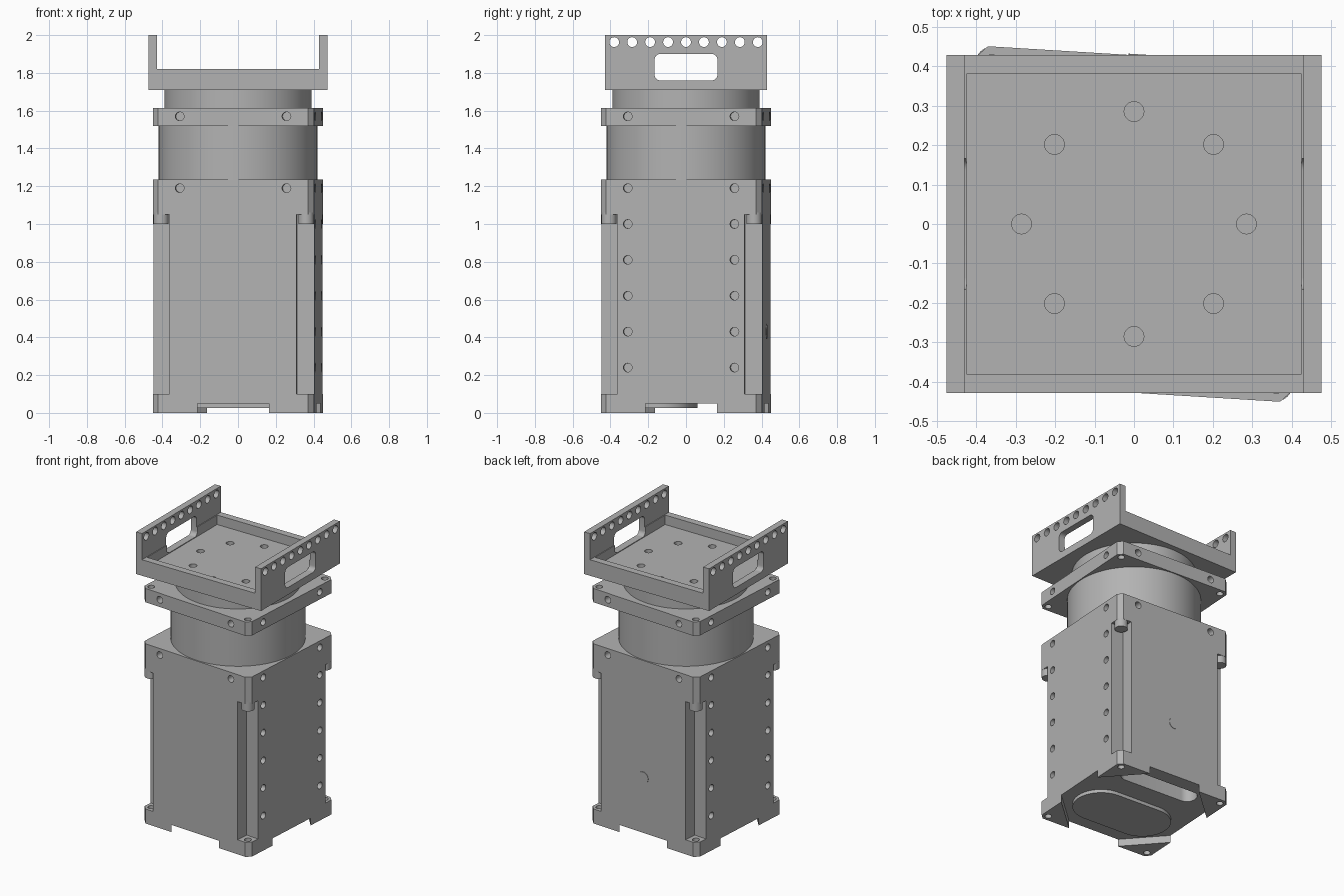
import bpy, bmesh
from math import cos, sin, pi, radians
from mathutils import Matrix

if "Cube" in bpy.data.objects:
    bpy.data.objects.remove(bpy.data.objects["Cube"])

grey = bpy.data.materials.new("machined grey")
grey.use_nodes = True
colour = (0.45, 0.45, 0.45, 1)
grey.diffuse_color = colour
grey.node_tree.nodes["Principled BSDF"].inputs["Base Color"].default_value = colour

TWIST = radians(-3.5)   # the motor body is turned slightly under its bracket
HALF = 0.427            # half width of the square body
BOLT = 0.385            # corner bolt position
SIGNS = [(a, b) for a in (-1, 1) for b in (-1, 1)]


def prism(bm, points, z0, z1, matrix=Matrix()):
    """Extrude a 2D outline from z0 to z1."""
    verts = [bm.verts.new((x, y, z0)) for x, y in points]
    face = bm.faces.new(verts)
    top = bmesh.ops.extrude_face_region(bm, geom=[face])["geom"]
    new = [v for v in top if isinstance(v, bmesh.types.BMVert)]
    bmesh.ops.translate(bm, verts=new, vec=(0, 0, z1 - z0))
    bmesh.ops.transform(bm, matrix=matrix, verts=verts + new)


def rect(x0, x1, y0, y1):
    return [(x0, y0), (x1, y0), (x1, y1), (x0, y1)]


def circle(x, y, r, n=24):
    return [(x + r * cos(2 * pi * i / n), y + r * sin(2 * pi * i / n)) for i in range(n)]


def rounded(x0, x1, y0, y1, r, n=8):
    """Rectangle with rounded corners."""
    pts = []
    for k, (cx, cy) in enumerate([(x1 - r, y1 - r), (x0 + r, y1 - r), (x0 + r, y0 + r), (x1 - r, y0 + r)]):
        for i in range(n + 1):
            a = (k + i / n) * pi / 2
            pts.append((cx + r * cos(a), cy + r * sin(a)))
    return pts


def chamfered(h, c):
    """Square with cut corners."""
    k = h - c
    return [(k, -h), (h, -k), (h, k), (k, h), (-k, h), (-h, k), (-h, -k), (-k, -h)]


def make(name, bm, twist=0):
    bmesh.ops.recalc_face_normals(bm, faces=bm.faces)
    mesh = bpy.data.meshes.new(name)
    bm.to_mesh(mesh)
    bm.free()
    mesh.materials.append(grey)
    ob = bpy.data.objects.new(name, mesh)
    bpy.context.collection.objects.link(ob)
    ob.rotation_euler.z = twist
    return ob


def select(ob):
    bpy.ops.object.select_all(action='DESELECT')
    ob.select_set(True)
    bpy.context.view_layer.objects.active = ob


def solid(name, outline, z0, z1, twist=0):
    bm = bmesh.new()
    prism(bm, outline, z0, z1)
    return make(name, bm, twist)


def cut(ob, bm):
    """Subtract a set of separate cutters, then discard them."""
    cutter = make(ob.name + " cutter", bm, ob.rotation_euler.z)
    cutter.hide_render = True
    mod = ob.modifiers.new("cut", 'BOOLEAN')
    mod.operation, mod.solver, mod.object = 'DIFFERENCE', 'EXACT', cutter
    select(ob)
    bpy.ops.object.modifier_apply(modifier=mod.name)
    bpy.data.objects.remove(cutter)


def side_holes(bm, side, heights):
    """Pairs of blind holes in one side; side 0 is the front, counting anticlockwise."""
    turn = Matrix.Rotation(side * pi / 2, 4, 'Z') @ Matrix.Rotation(pi / 2, 4, 'X')
    for z in heights:
        for x in (-0.283, 0.283):
            prism(bm, circle(x, z, 0.023), HALF - 0.05, HALF + 0.05, turn)


# Motor body: chamfered block with corner channels and feet
body = solid("motor_body", chamfered(HALF, 0.03), 0, 1.235, TWIST)
bm = bmesh.new()
for sx, sy in SIGNS:
    xs, ys = sorted((sx * 0.337, sx * 0.6)), sorted((sy * 0.337, sy * 0.6))
    prism(bm, rect(*xs, *ys), 0.1, 1.05)
cut(body, bm)

# Underside recess leaves a triangular foot at each corner
bm = bmesh.new()
q = [(0.5, 0.19), (HALF, 0.19), (0.19, HALF), (0.19, 0.5)]
outline = q + [(-x, y) for x, y in q[::-1]] + [(-x, -y) for x, y in q] + [(x, -y) for x, y in q[::-1]]
prism(bm, outline, -0.1, 0.05)
cut(body, bm)

# Screw holes, foot bolt holes and the connector slot below
bm = bmesh.new()
rows = [0.24 + 0.19 * i for i in range(6)]
for side in range(4):
    side_holes(bm, side, rows if side % 2 else rows[-1:])
for sx, sy in SIGNS:
    prism(bm, circle(sx * BOLT, sy * BOLT, 0.022), -0.05, 0.15)
prism(bm, rounded(-0.28, 0.28, 0.2, 0.33, 0.06), -0.05, 0.15)
cut(body, bm)

# Round bosses hanging in the corner channels
bm = bmesh.new()
for sx, sy in SIGNS:
    prism(bm, circle(sx * BOLT, sy * BOLT, 0.041), 1.0, 1.06)
bosses = make("corner_bosses", bm, TWIST)

# Raised cover underneath, and a small round plug on the back
cover = solid("bottom_cover", rounded(-0.34, 0.34, -0.31, 0.05, 0.179, 16), 0.027, 0.06, TWIST)
bm = bmesh.new()
prism(bm, circle(0, 0.43, 0.04), HALF - 0.01, HALF + 0.003,
      Matrix.Rotation(pi, 4, 'Z') @ Matrix.Rotation(pi / 2, 4, 'X'))
plug = make("back_plug", bm, TWIST)

# Round housing, flange and turning output hub
housing = solid("round_housing", circle(0, 0, 0.42, 96), 1.225, 1.53, TWIST)
flange = solid("upper_flange", chamfered(HALF, 0.03), 1.52, 1.615, TWIST)
bm = bmesh.new()
for side in range(4):
    side_holes(bm, side, [1.57])
for sx, sy in SIGNS:
    prism(bm, circle(sx * BOLT, sy * BOLT, 0.022), 1.45, 1.7)
cut(flange, bm)
hub = solid("output_hub", circle(0, 0, 0.39, 96), 1.61, 1.712)

# Bracket: tray with low front and back lips and two tall side walls
bracket = solid("mounting_bracket", rect(-0.475, 0.475, -0.428, 0.428), 1.71, 2.0)
bm = bmesh.new()
prism(bm, rect(-0.43, 0.43, -0.6, 0.6), 1.82, 2.2)
cut(bracket, bm)
bm = bmesh.new()
prism(bm, rect(-0.425, 0.425, -0.38, 0.38), 1.755, 1.9)
cut(bracket, bm)

# Bolt circle in the tray, pin holes and hand slots through the walls
bm = bmesh.new()
for i in range(8):
    a = i * pi / 4
    prism(bm, circle(0.285 * cos(a), 0.285 * sin(a), 0.025), 1.69, 1.8)
cut(bracket, bm)
bm = bmesh.new()
across = Matrix.Rotation(pi / 2, 4, 'Z') @ Matrix.Rotation(pi / 2, 4, 'X')
for i in range(9):
    prism(bm, circle(-0.38 + 0.095 * i, 1.963, 0.026), -0.6, 0.6, across)
prism(bm, rounded(-0.166, 0.166, 1.76, 1.9, 0.03), -0.6, 0.6, across)
cut(bracket, bm)

for ob in (body, bosses, cover, plug, housing, flange, hub, bracket):
    select(ob)
    bpy.ops.object.shade_smooth_by_angle(angle=radians(30))
